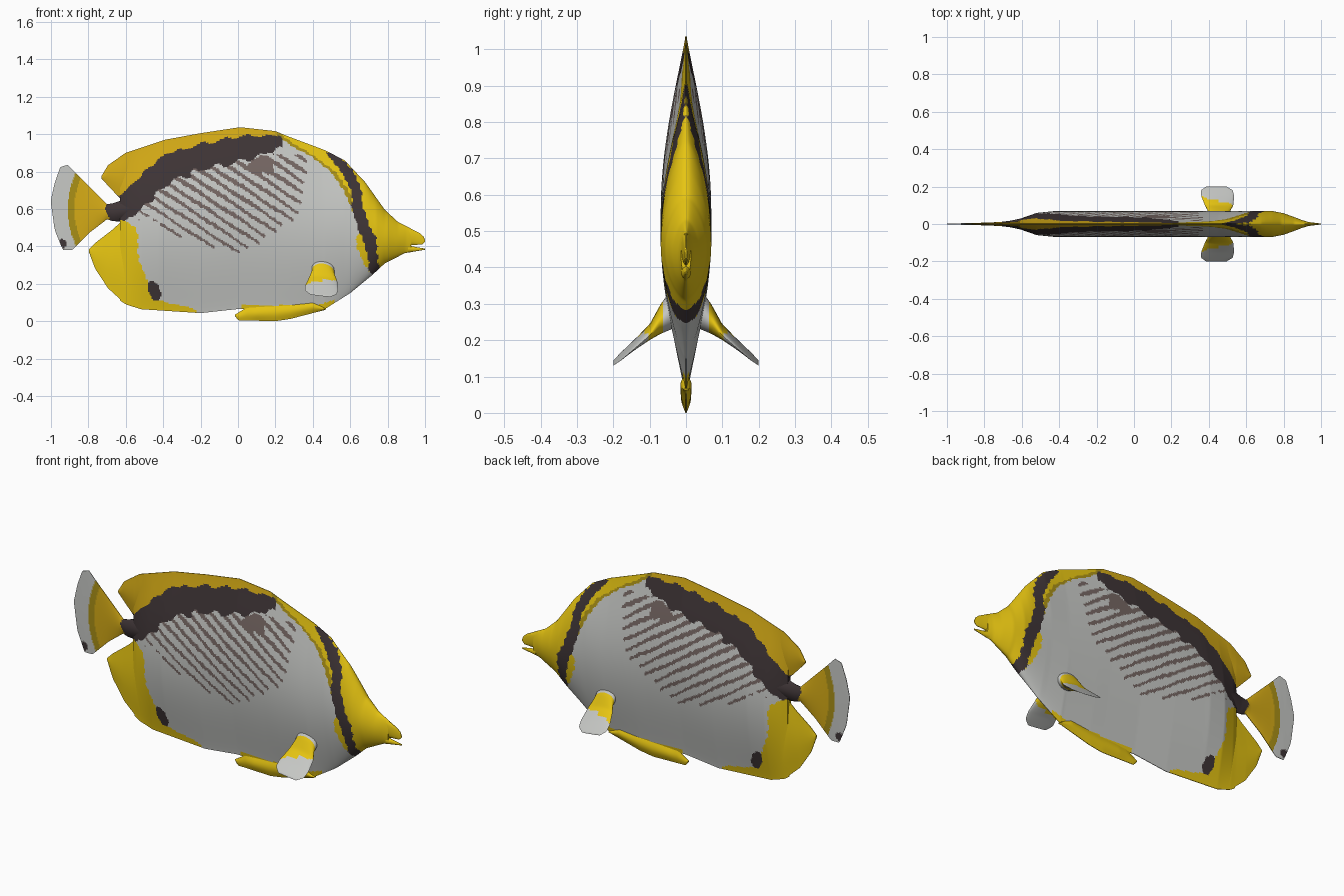
import bpy, bmesh, math

cube = bpy.data.objects.get("Cube")
if cube:
    bpy.data.objects.remove(cube, do_unlink=True)

# Colours, one material each
COLOURS = {
    "pale grey": (0.57, 0.58, 0.56),
    "yellow": (0.80, 0.56, 0.006),
    "golden yellow": (0.67, 0.41, 0.008),
    "olive yellow": (0.40, 0.28, 0.008),
    "dark brown": (0.050, 0.036, 0.038),
    "dusky brown": (0.18, 0.135, 0.125),
}
GREY, YELLOW, GOLD, OLIVE, DARK, DUSKY = range(len(COLOURS))
materials = []
for label, rgb in COLOURS.items():
    mat = bpy.data.materials.new(label)
    mat.use_nodes = True
    mat.diffuse_color = (*rgb, 1)
    shader = mat.node_tree.nodes["Principled BSDF"]
    shader.inputs["Base Color"].default_value = (*rgb, 1)
    shader.inputs["Roughness"].default_value = 0.7
    materials.append(mat)


def interp(points, x):
    """Piecewise linear value at x of points sorted by their first number."""
    if x <= points[0][0]:
        return points[0][1]
    for (xa, ya), (xb, yb) in zip(points, points[1:]):
        if x <= xb:
            return ya + (yb - ya) * (x - xa) / (xb - xa)
    return points[-1][1]


def build(name, rings, paint):
    """Skin a row of closed rings, cap both ends, colour faces by a rule."""
    bm = bmesh.new()
    rows = [[bm.verts.new(p) for p in ring] for ring in rings]
    n = len(rows[0])
    for a, b in zip(rows, rows[1:]):
        for i in range(n):
            j = (i + 1) % n
            bm.faces.new((a[i], a[j], b[j], b[i]))
    for row in (rows[0], rows[-1]):
        for i in range(n // 2 - 1):
            bm.faces.new((row[i], row[i + 1], row[n - 2 - i], row[n - 1 - i]))
    bmesh.ops.recalc_face_normals(bm, faces=bm.faces)
    for face in bm.faces:
        face.material_index = paint(face.calc_center_median())
    mesh = bpy.data.meshes.new(name)
    bm.to_mesh(mesh)
    bm.free()
    for mat in materials:
        mesh.materials.append(mat)
    obj = bpy.data.objects.new(name, mesh)
    bpy.context.collection.objects.link(obj)
    bpy.ops.object.select_all(action="DESELECT")
    obj.select_set(True)
    bpy.context.view_layer.objects.active = obj
    bpy.ops.object.shade_smooth_by_angle(angle=math.radians(50))
    return obj


def slab(name, top, bottom, nx, nz, width, power, paint):
    """Thin lens-shaped loft between a lower and an upper outline."""
    x0, x1 = top[0][0], top[-1][0]
    rings = []
    for i in range(nx + 1):
        x = x0 + (x1 - x0) * i / nx
        lo, hi = interp(bottom, x), interp(top, x)
        front, back = [], []
        for j in range(nz + 1):
            v = j / nz
            swell = max(math.sin(math.pi * v), 0) if power(x) < 1 else 1 - abs(2 * v - 1)
            if power(x) >= 1:
                swell = math.sin(math.pi / 2 * swell)
            y = 0.0015 + interp(width, x) * swell ** power(x)
            z = lo + (hi - lo) * v
            front.append((x, -y, z))
            back.append((x, y, z))
        rings.append(front + back[::-1])
    return build(name, rings, paint)


# Boundaries of the painted pattern
BACK_UPPER = [(-.63, .67), (-.52, .78), (-.39, .89), (-.2, .946), (.01, .99), (.24, .99)]
BACK_LOWER = [(-.6, .53), (-.52, .6), (-.47, .65), (-.34, .754), (-.2, .807), (0, .85), (.12, .89), (.24, .92)]
STRIPE_END = [(-.55, .58), (-.2, .4), (.05, .37), (.32, .56), (.37, .8)]
FACE_EDGE = [(.25, .72), (.3, .68), (.4, .64), (.5, .635), (.6, .61), (.7, .57), (.8, .5), (.87, .4), (.93, .3), (1, .21)]
EYE_BAND = [(.24, .73), (.35, .72), (.45, .7), (.5, .67), (.62, .635), (.7, .635), (.8, .585), (.9, .5)]
ANAL_EDGE = [(.06, -.22), (.075, -.27), (.11, -.42), (.166, -.47), (.326, -.524), (.5, -.55), (.54, -.62)]


def paint_body(p):
    x, z = p.x, p.z
    wobble = 0.006 * math.sin(47 * x + 31 * z) + 0.004 * math.sin(113 * z - 71 * x)
    # Face and eye band
    edge = interp(FACE_EDGE, z) + wobble
    if z > .22 and x > edge:
        if abs(x - interp(EYE_BAND, z) + wobble) < .031 and z < .9:
            return DARK
        return OLIVE if x < edge + .025 and z > .5 else YELLOW
    # Anal fin, its spot and the belly rim
    if math.hypot((x + .445) / .035, (z - .165 + .6 * (x + .445)) / .05) < 1 + 15 * wobble:
        return DARK
    if z < .54 and x < interp(ANAL_EDGE, z) + wobble:
        return YELLOW
    if .02 < x < .52 and z < .085 + .3 * max(x - .42, 0):
        return YELLOW
    # Dorsal fin, dark back and slanting stripes
    if x < .24:
        if z > interp(BACK_UPPER, x) + wobble:
            return GOLD
        if z > interp(BACK_LOWER, x) + 2 * wobble:
            return DARK
    if math.hypot((x - .12) / .07, (z - .83) / .045) < 1 + 30 * wobble:
        return DUSKY
    end = interp(STRIPE_END, x) + 3 * wobble
    if -.56 < x < .37 + wobble and end < z < .89:
        phase = ((z + .65 * x + wobble / 2) / .06) % 1
        if phase < .27 + .5 * min(z - end, .3):
            return DUSKY
    return GREY


def paint_tail(p):
    reach = math.hypot(p.x + .45, p.z - .6)
    if p.x > -.7 + .01 * math.sin(60 * p.z) or math.hypot(p.x + .94, p.z - .415) < .025:
        return DARK
    return GREY if reach > .46 else OLIVE if reach > .425 else GOLD


def sharp(x):
    return 1.1


def rounded_head(x):
    return 1.1 if x < .45 else max(.6, 1.1 - 2 * (x - .45))


def plain(index):
    return lambda p: index


# Body with the front of the dorsal fin
slab("body",
     [(-.63, .88), (-.6, .9), (-.39, .97), (-.2, 1.005), (.01, 1.037), (.2, 1.016), (.25, .995), (.465, .914),
      (.57, .86), (.68, .743), (.786, .594), (.856, .53), (.925, .495)],
     [(-.63, .11), (-.6, .09), (-.52, .064), (-.2, .043), (0, .065), (.28, .055), (.465, .065), (.6, .15),
      (.717, .246), (.786, .31), (.893, .364), (.925, .369)],
     240, 120,
     [(-.63, .013), (-.6, .03), (-.52, .058), (-.42, .068), (.74, .068), (.8, .056), (.85, .038), (.9, .019), (.925, .012)],
     rounded_head, paint_body)

# Jaws either side of the mouth slit
slab("upper_jaw", [(.91, .502), (.973, .47), (.995, .45), (1, .433)], [(.91, .4), (.93, .407), (.985, .41), (1, .425)],
     12, 10, [(.91, .013), (.95, .007), (1, .001)], lambda x: .5, plain(YELLOW))
slab("lower_jaw", [(.91, .41), (.93, .4), (1, .388)], [(.91, .367), (1, .382)],
     12, 8, [(.91, .012), (.95, .006), (1, .001)], lambda x: .5, plain(YELLOW))

# Trailing lobes of the dorsal and anal fins
slab("dorsal_fin_lobe", [(-.73, .775), (-.695, .834), (-.6, .9), (-.57, .91)], [(-.73, .762), (-.625, .65), (-.57, .62)],
     30, 30, [(-.73, .003), (-.63, .011), (-.57, .012)], sharp, paint_body)
slab("anal_fin_lobe", [(-.797, .385), (-.765, .417), (-.674, .487), (-.62, .535), (-.57, .56)],
     [(-.797, .37), (-.765, .283), (-.695, .176), (-.6, .09), (-.57, .083)],
     40, 40, [(-.797, .003), (-.7, .009), (-.63, .014), (-.57, .02)], sharp, paint_body)

# Tail fin with its stalk
slab("tail_fin",
     [(-1, .65), (-.98, .74), (-.95, .824), (-.91, .836), (-.856, .78), (-.7, .625), (-.67, .63), (-.58, .66)],
     [(-1, .63), (-.98, .487), (-.936, .38), (-.888, .38), (-.79, .476), (-.7, .545), (-.67, .535), (-.58, .53)],
     70, 50, [(-1, .001), (-.85, .004), (-.72, .009), (-.66, .016), (-.58, .034)], lambda x: .8, paint_tail)

# Pelvic fin under the belly
slab("pelvic_fin", [(-.016, .035), (.05, .075), (.4, .11), (.47, .067)],
     [(-.016, .028), (0, .005), (.2, 0), (.28, .012), (.465, .06), (.47, .063)],
     50, 16, [(-.016, .003), (.1, .012), (.4, .014), (.47, .006)], sharp, plain(YELLOW))

# Pectoral fins: elliptical sections swept outwards and downwards
CENTRE_X = [(.04, .455), (.1, .455), (.2, .44)]
CENTRE_Z = [(.04, .285), (.07, .258), (.1, .222), (.15, .18), (.2, .137)]
HALF_X = [(.04, .06), (.07, .06), (.1, .076), (.15, .088), (.18, .085), (.2, .055)]
HALF_Z = [(.04, .055), (.07, .04), (.1, .02), (.15, .009), (.2, .002)]


def paint_pectoral(p):
    y = abs(p.y)
    if y < .062:
        return GREY
    return YELLOW if y < .145 - .25 * (p.x - .36) + .005 * math.sin(90 * p.x) else GREY


for name, side in (("front_pectoral_fin", -1), ("back_pectoral_fin", 1)):
    rings = []
    for k in range(29):
        y = .04 + .16 * k / 28
        cx, cz, rx, rz = (interp(t, y) for t in (CENTRE_X, CENTRE_Z, HALF_X, HALF_Z))
        angles = [math.tau * a / 24 for a in range(24)]
        rings.append([(cx + rx * math.cos(a), side * y, cz + rz * math.sin(a) - .12 * rx * math.cos(a)) for a in angles])
    build(name, rings, paint_pectoral)
